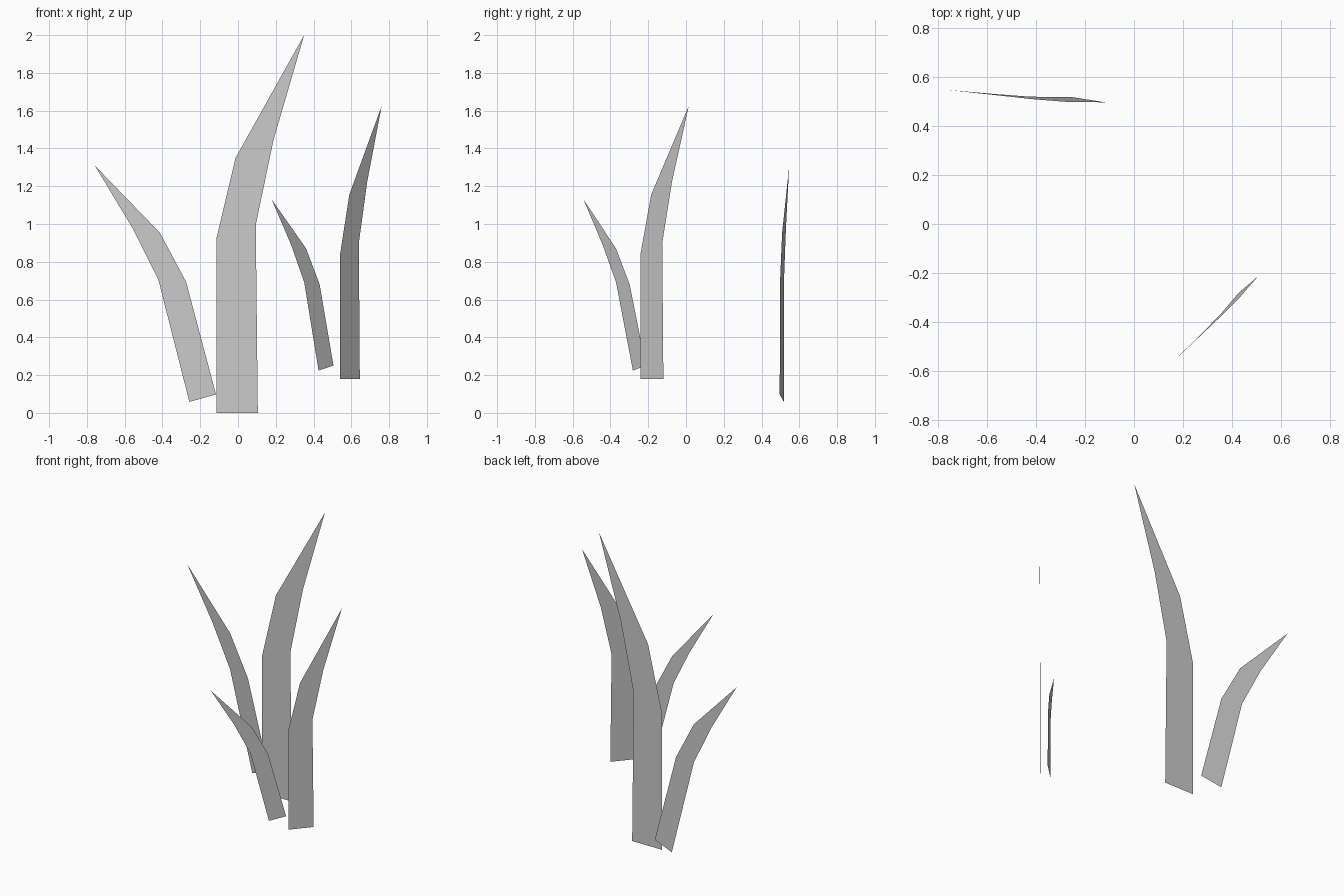
import bpy
from mathutils import Vector

if "Cube" in bpy.data.objects:
    bpy.data.objects.remove(bpy.data.objects["Cube"])

# Shared flat blade outline: paired left/right edge points, then the tip
ROWS = [((-0.11, 0.0), (0.11, 0.0)),
        ((-0.11, 0.92), (0.099, 0.995)),
        ((-0.008, 1.35), (0.193, 1.445))]
TIP = (0.355, 2.0)


def blade(name, root, across, along, flip=1):
    """Flat leaf blade; across and along are the width and height axes."""
    root, across, along = Vector(root), Vector(across), Vector(along)
    outline = [p for row in ROWS for p in row] + [TIP]
    verts = [root + across * (x * flip) + along * z for x, z in outline]
    faces = [(0, 1, 3, 2), (2, 3, 5, 4), (4, 5, 6)]
    mesh = bpy.data.meshes.new(name)
    mesh.from_pydata(verts, [], faces)
    mesh.update()
    obj = bpy.data.objects.new(name, mesh)
    bpy.context.collection.objects.link(obj)
    return obj


# Upright blades curving right
blade("tall_blade", (-0.005, 0.42, 0), (1, 0, 0), (0, 0, 1))
blade("right_blade", (0.593, -0.18, 0.18), (0.472, 0.548, 0), (0, 0, 0.7225))

# Tilted blades curving left
blade("left_blade", (-0.187, 0.507, 0.078), (0.641, -0.1, 0.18),
      (-0.172, 0.002, 0.648), -1)
blade("small_front_blade", (0.466, -0.247, 0.237), (0.36, 0.31, 0.12),
      (-0.08, -0.093, 0.468), -1)
